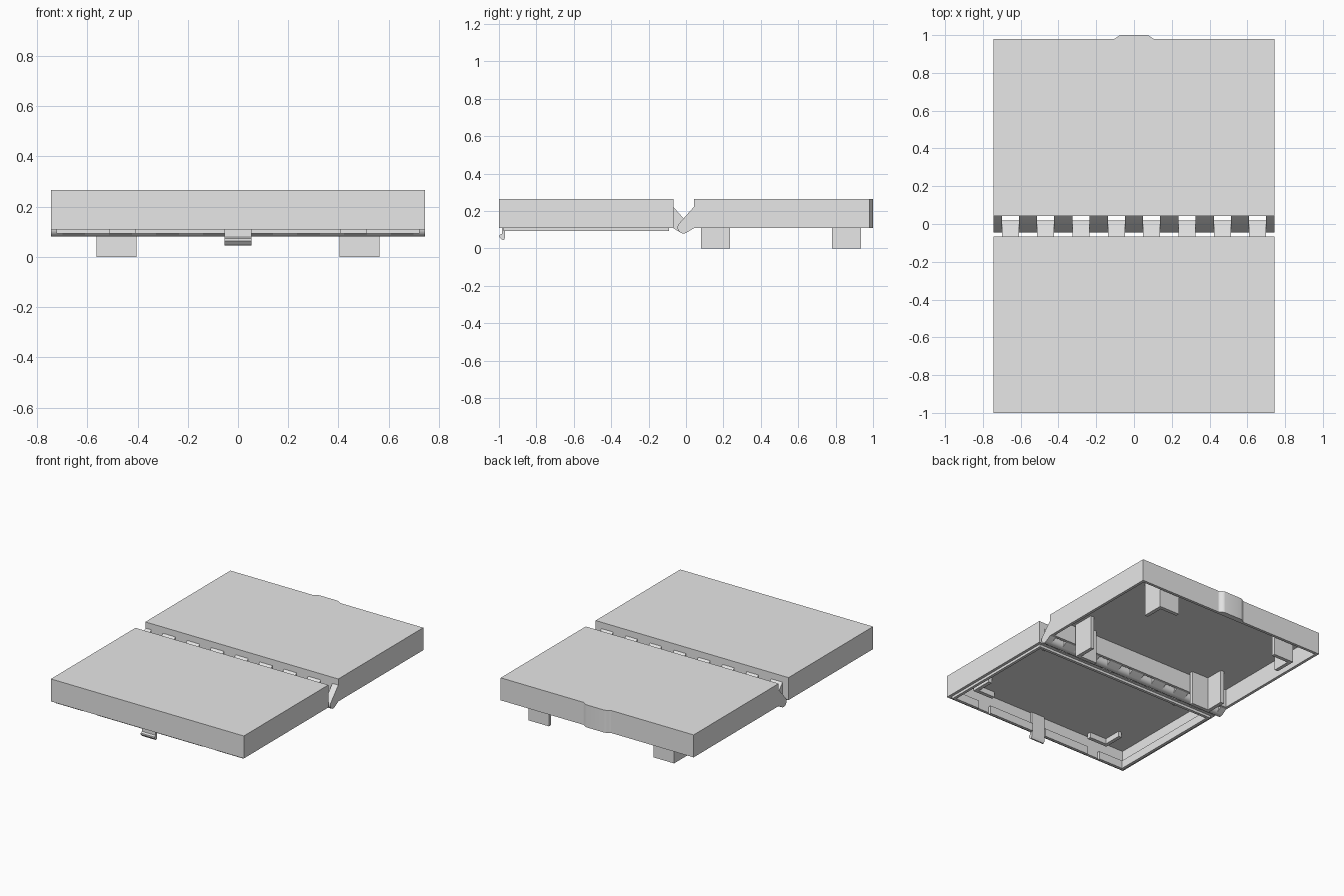
import bpy, bmesh, math
from mathutils import Vector

cube = bpy.data.objects.get("Cube")
if cube:
    bpy.data.objects.remove(cube, do_unlink=True)

grey = bpy.data.materials.new("plain grey plastic")
grey.use_nodes = True
grey.diffuse_color = (0.8, 0.8, 0.8, 1)
grey.node_tree.nodes["Principled BSDF"].inputs["Base Color"].default_value = (0.8, 0.8, 0.8, 1)

HALF_W, TOP, RIM, CEILING = 0.745, 0.265, 0.108, 0.238
HINGE_Y, HINGE_Z, PIN_R = -0.013, 0.112, 0.032


def finish(bm, name):
    bmesh.ops.recalc_face_normals(bm, faces=bm.faces)
    mesh = bpy.data.meshes.new(name)
    bm.to_mesh(mesh)
    bm.free()
    mesh.materials.append(grey)
    obj = bpy.data.objects.new(name, mesh)
    bpy.context.collection.objects.link(obj)
    return obj


def add_box(bm, x, y, z):
    """Box spanning the given (low, high) ranges."""
    verts = bmesh.ops.create_cube(bm, size=1)["verts"]
    for v in verts:
        v.co = [r[0] + (c + 0.5) * (r[1] - r[0]) for c, r in zip(v.co, (x, y, z))]
    return verts


def add_prism(bm, points, shift):
    """Extrude a closed outline of 3D points along a vector."""
    face = bm.faces.new([bm.verts.new(p) for p in points])
    moved = bmesh.ops.extrude_face_region(bm, geom=[face])["geom"]
    bmesh.ops.translate(bm, vec=Vector(shift),
                        verts=[g for g in moved if isinstance(g, bmesh.types.BMVert)])


def tray(name, y):
    """Upside-down open tray."""
    bm = bmesh.new()
    add_box(bm, (-HALF_W, HALF_W), y, (RIM, TOP))
    bottom = min(bm.faces, key=lambda f: f.calc_center_median().z)
    bmesh.ops.inset_individual(bm, faces=[bottom], thickness=0.028)
    floor = bmesh.ops.extrude_discrete_faces(bm, faces=[bottom])["faces"][0]
    bmesh.ops.translate(bm, verts=floor.verts, vec=(0, 0, CEILING - RIM))
    return finish(bm, name)


def corner_walls(name, y_low, y_high, z):
    """Four L-shaped brackets with their corners pointing outward."""
    bm = bmesh.new()
    wall, inner, outer = 0.026, 0.405, 0.563
    for side in (-1, 1):
        for y, into in ((y_low, 1), (y_high, -1)):
            xs = sorted((side * inner, side * outer))
            add_box(bm, xs, sorted((y, y + into * wall)), z)
            xs = sorted((side * (outer - wall), side * outer))
            add_box(bm, xs, sorted((y + into * wall, y + into * 0.155)), z)
    return finish(bm, name)


# Two halves of the case
tray("front_half", (-1.0, -0.067))
tray("back_half", (0.042, 0.98))

# Grip bulge on the back edge
bm = bmesh.new()
steps = 8
outline = [(-0.112 + 0.045 * i / steps,
            0.979 + 0.0105 * (1 - math.cos(math.pi * i / steps))) for i in range(steps + 1)]
outline += [(-x, y) for x, y in reversed(outline)]
add_prism(bm, [(x, y, RIM) for x, y in outline], (0, 0, TOP - RIM))
grip = finish(bm, "grip_bulge")

# Interleaved hinge knuckles: arms slope from each half to the pin line


def knuckles(name, direction, spans):
    bm = bmesh.new()
    reach = 0.055
    profile = [(reach, 0.222)]
    for i in range(13):
        a = math.radians(140 + i * 160 / 12)
        profile.append((PIN_R * math.cos(a), HINGE_Z + PIN_R * math.sin(a)))
    profile.append((reach, RIM))
    for low, high in spans:
        add_prism(bm, [(low, HINGE_Y + direction * y, z) for y, z in profile],
                  (high - low, 0, 0))
    return finish(bm, name)


pitch, half = 0.187, 0.045
centres = [(i - 3.5) * pitch for i in range(8)]
front_spans = [(c - half, c + half) for c in centres]
edges = [-HALF_W] + [e for span in front_spans for e in span] + [HALF_W]
back_spans = list(zip(edges[0::2], edges[1::2]))
front_knuckles = knuckles("front_knuckles", -1, front_spans)
back_knuckles = knuckles("back_knuckles", 1, back_spans)

# Sealing lip inside the front half, notched near the catches
bm = bmesh.new()
lip_z = (0.093, 0.15)
for s in (-1, 1):
    add_box(bm, sorted((s * 0.702, s * 0.722)), (-0.977, -0.09), lip_z)
    add_box(bm, sorted((s * 0.51, s * 0.702)), (-0.977, -0.957), lip_z)
    add_box(bm, sorted((s * 0.053, s * 0.41)), (-0.977, -0.957), lip_z)
add_box(bm, (-0.702, 0.702), (-0.11, -0.09), lip_z)
finish(bm, "sealing_lip")

# Corner legs in the back half and shallow sockets in the front half
corner_walls("corner_legs", 0.08, 0.935, (0, CEILING + 0.005))
corner_walls("corner_sockets", -0.95, -0.105, (0.2, CEILING + 0.005))

# Latch tongue with a hooked tip
bm = bmesh.new()
latch = [(-0.967, 0.24), (-0.967, 0.06), (-0.973, 0.045), (-0.985, 0.047),
         (-0.998, 0.062), (-0.998, 0.072), (-0.984, 0.078), (-0.984, 0.24)]
add_prism(bm, [(-0.053, y, z) for y, z in latch], (0.106, 0, 0))
finish(bm, "latch_tongue")

# Smooth the curved parts only
for obj in (grip, front_knuckles, back_knuckles):
    bpy.ops.object.select_all(action="DESELECT")
    obj.select_set(True)
    bpy.context.view_layer.objects.active = obj
    bpy.ops.object.shade_smooth_by_angle(angle=math.radians(30))
